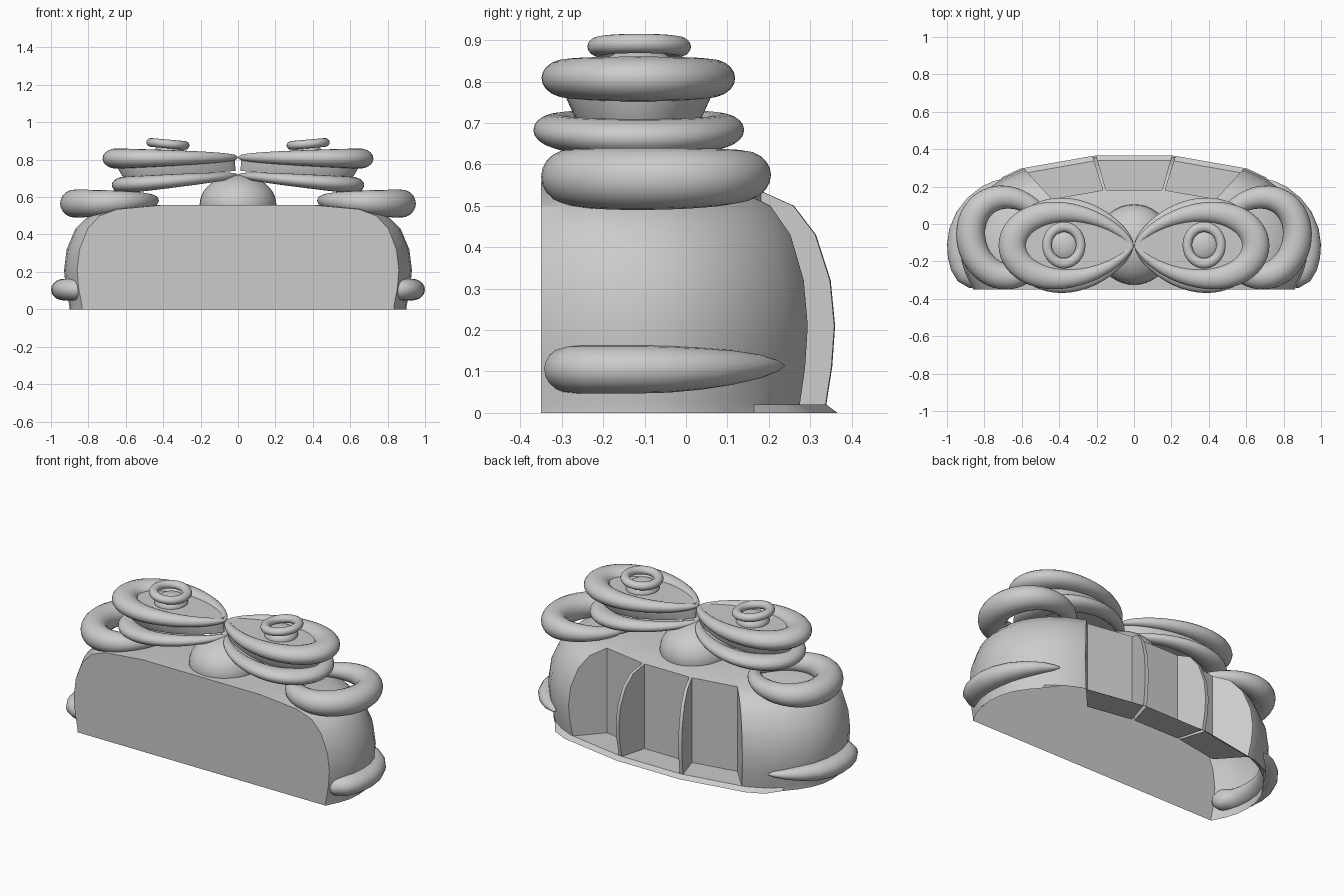
import bpy, bmesh
from math import sin, cos, pi, radians
from mathutils import Vector

if "Cube" in bpy.data.objects:
    bpy.data.objects.remove(bpy.data.objects["Cube"])


def finish(ob, mirror=True, angle=35):
    if mirror:
        m = ob.modifiers.new("mirror", 'MIRROR')
        m.use_mirror_merge = False
    bpy.ops.object.select_all(action='DESELECT')
    ob.select_set(True)
    bpy.context.view_layer.objects.active = ob
    bpy.ops.object.shade_smooth_by_angle(angle=radians(angle))
    return ob


def from_bmesh(name, bm):
    bmesh.ops.recalc_face_normals(bm, faces=bm.faces)
    me = bpy.data.meshes.new(name)
    bm.to_mesh(me)
    bm.free()
    ob = bpy.data.objects.new(name, me)
    bpy.context.collection.objects.link(ob)
    return ob


def tube(name, path, radii, closed, sides=20, angle=60):
    """Sweep an elliptical section (width, height radii) along a path."""
    bm = bmesh.new()
    n, rings = len(path), []
    for i, (p, (rh, rv)) in enumerate(zip(path, radii)):
        if closed:
            t = path[(i + 1) % n] - path[i - 1]
        else:
            t = path[min(i + 1, n - 1)] - path[max(i - 1, 0)]
        side = Vector((t.y, -t.x, 0)).normalized()
        rings.append([bm.verts.new(p + side * rh * cos(a) + Vector((0, 0, rv * sin(a))))
                      for a in (2 * pi * k / sides for k in range(sides))])
    for i in range(n if closed else n - 1):
        a, b = rings[i], rings[(i + 1) % n]
        for k in range(sides):
            l = (k + 1) % sides
            bm.faces.new((a[k], a[l], b[l], b[k]))
    if not closed:
        bm.faces.new(rings[0])
        bm.faces.new(rings[-1])
    return finish(from_bmesh(name, bm), angle=angle)


def leaf(x0, x1, cy, w, z0, z1, power, rot=0.0, n=64):
    """Closed leaf path: pointed at x0, round at x1."""
    pts, mid = [], Vector(((x0 + x1) / 2, cy))
    peak = max(sin(pi * k / 90) * abs(sin(pi * k / 180)) ** power for k in range(91))
    for k in range(n):
        t = 2 * pi * k / n
        f = (1 - cos(t)) / 2
        d = Vector((x0 + (x1 - x0) * f - mid.x,
                    w * sin(t) * abs(sin(t / 2)) ** power / peak))
        pts.append(Vector((mid.x + d.x * cos(rot) - d.y * sin(rot),
                           mid.y + d.x * sin(rot) + d.y * cos(rot), z0 + (z1 - z0) * f)))
    return pts


def leaf_radii(h0, h1, v0, v1, p=1.0, n=64):
    s = [sin(pi * k / n) for k in range(n)]
    return [(h0 + (h1 - h0) * q ** p, v0 + (v1 - v0) * q) for q in s]


# Body shell: half plan outline, scaled about the front edge at each height
half = [(.86, -.35), (.9, -.27), (.922, -.2), (.93, -.12), (.922, -.04), (.895, .04),
        (.85, .11), (.79, .18), (.7, .245), (.605, .29), (.585, .294), (.222, .358), (.2, .36)]
outline = half + [(-x, y) for x, y in reversed(half)]
alcoves = (10, 12, 14)
rings = [(0, .97), (.02, .97), (.11, .99), (.21, 1), (.32, .985), (.43, .935),
         (.5, .86), (.535, .75), (.558, .46)]
LIP = 7                                     # ring at the alcove's upper lip


def at(pt, s, z):
    return (pt[0] * s, -.35 + (pt[1] + .35) * s, z)


bm = bmesh.new()
grid = []
for j, (z, s) in enumerate(rings):
    grid.append([bm.verts.new(at(p, 1.008 if j == 0 and p[1] > .24 else s, z)) for p in outline])
for j in range(len(rings) - 1):
    for i in range(len(outline) - 1):
        if i in alcoves and 1 <= j < LIP:
            continue
        bm.faces.new((grid[j][i], grid[j][i + 1], grid[j + 1][i + 1], grid[j + 1][i]))
bm.faces.new(grid[-1])
bm.faces.new([g[0] for g in grid] + [g[-1] for g in reversed(grid)])
# Three open alcoves in the back: floor, inner wall and two rib sides each
for i in alcoves:
    a, b = (bm.verts.new(at(outline[k], rings[LIP][1], .02)) for k in (i, i + 1))
    bm.faces.new((grid[1][i], grid[1][i + 1], b, a))
    bm.faces.new((a, b, grid[LIP][i + 1], grid[LIP][i]))
    bm.faces.new([grid[j][i] for j in range(1, LIP + 1)] + [a])
    bm.faces.new([grid[j][i + 1] for j in range(1, LIP + 1)] + [b])
finish(from_bmesh("body_shell", bm), mirror=False, angle=28)

# Centre dome between the discs
bpy.ops.mesh.primitive_uv_sphere_add(segments=40, ring_count=20, radius=1, location=(0, -.11, .56))
dome = bpy.context.object
dome.name = "centre_dome"
dome.scale = (.205, .215, .16)
finish(dome, mirror=False)

# Tapered rings: upper and lower leaf rings, and outer rings
upper = leaf(.015, .65, -.115, .178, .812, .806, .45)
lower = leaf(.015, .605, -.114, .2, .715, .664, .45)
tube("upper_leaf_ring", upper, leaf_radii(.014, .074, .01, .054, 1.5), True)
tube("lower_leaf_ring", lower, leaf_radii(.014, .07, .01, .045, 1.3), True)
tube("outer_ring", leaf(.455, .872, -.063, .213, .582, .565, .25, radians(-15)),
     leaf_radii(.03, .078, .02, .075), True)

# Dish filling the upper leaf ring
bm = bmesh.new()
top = [bm.verts.new((p.x, p.y, p.z + .015)) for p in upper]
mid = [bm.verts.new((p.x, p.y, p.z - .04)) for p in upper]
low = [bm.verts.new((p.x * .93, -.115 + (p.y + .115) * .85, q.z + .025))
       for p, q in zip(upper, lower)]
for a, b in ((top, mid), (mid, low)):
    for k in range(len(a)):
        l = (k + 1) % len(a)
        bm.faces.new((a[k], a[l], b[l], b[k]))
bm.faces.new(top)
bm.faces.new(low)
finish(from_bmesh("leaf_dish", bm))

# Small tilted ring and button on each dish
bpy.ops.mesh.primitive_torus_add(major_segments=40, minor_segments=16, major_radius=.092,
                                 minor_radius=.026, location=(.375, -.113, .884),
                                 rotation=(0, radians(-5), 0))
small = bpy.context.object
small.name = "small_ring"
small.scale = (.98, 1.06, .9)
bpy.ops.object.transform_apply(location=True, rotation=True, scale=True)
finish(small)
bpy.ops.mesh.primitive_uv_sphere_add(segments=32, ring_count=16, radius=1, location=(.37, -.113, .825))
button = bpy.context.object
button.name = "button"
button.scale = (.092, .095, .055)
bpy.ops.object.transform_apply(location=True, rotation=True, scale=True)
finish(button)

# Tapered low side roll hugging the body, its front end hooking inward
roll = [(.808, -.272, .006), (.814, -.274, .03), (.83, -.277, .05), (.86, -.277, .057),
        (.892, -.258, .058), (.914, -.22, .058), (.926, -.17, .058), (.93, -.11, .058),
        (.922, -.04, .056), (.895, .04, .05), (.85, .11, .042), (.79, .175, .029),
        (.74, .215, .015), (.715, .235, .003)]
tube("side_roll", [Vector((x, y, .105 + max(0, y) * .04)) for x, y, r in roll],
     [(r * 1.2, r) for x, y, r in roll], False)
